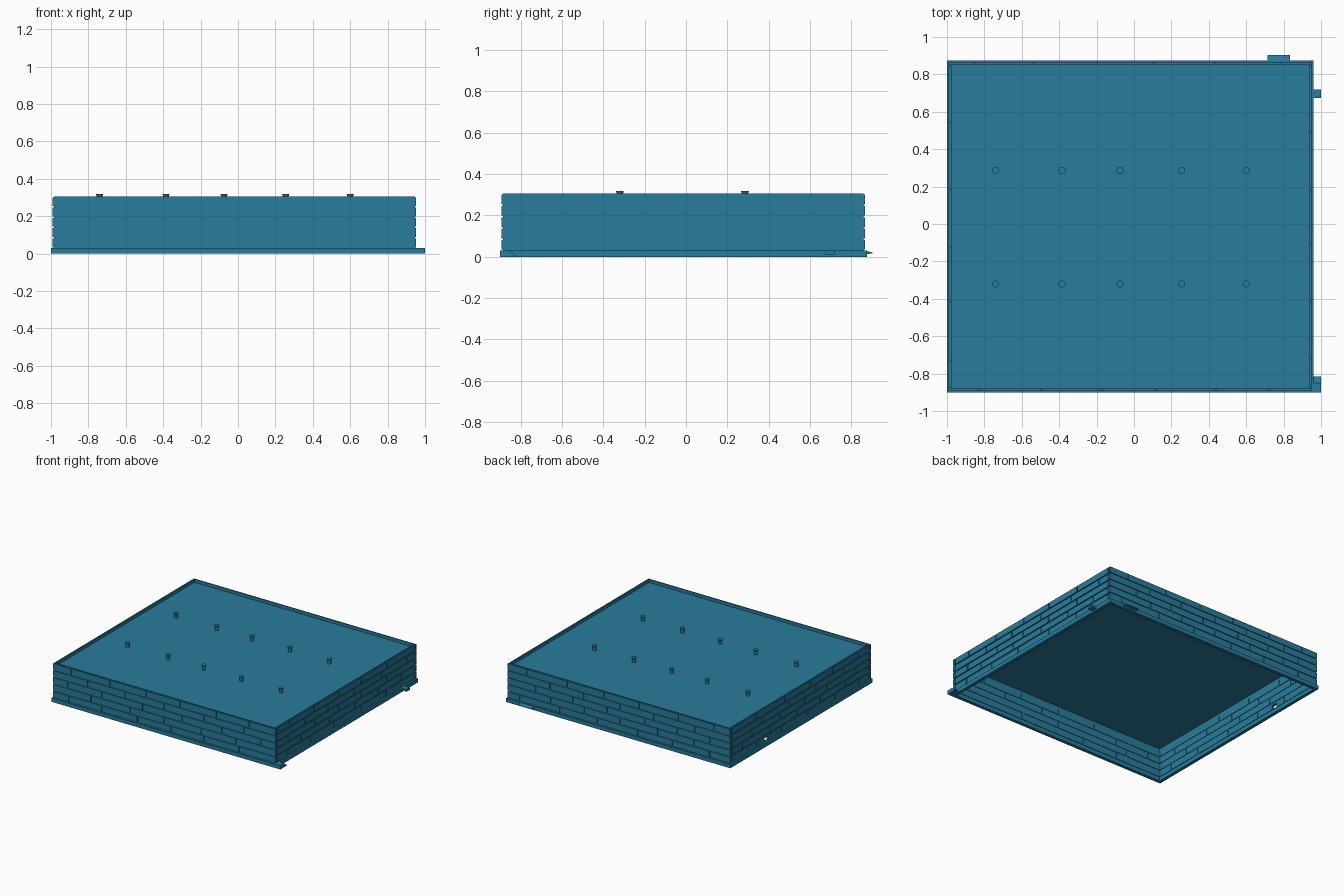
import bpy, bmesh, math, random

if "Cube" in bpy.data.objects:
    bpy.data.objects.remove(bpy.data.objects["Cube"])

random.seed(4)
X0, X1, Y0, Y1 = -1.0, 0.96, -0.9, 0.875   # plinth outline
H0, H1 = 0.03, 0.305                       # wall bottom and top


def add_box(bm, a, b):
    v = [bm.verts.new((x, y, z)) for z in (a[2], b[2])
         for x, y in ((a[0], a[1]), (b[0], a[1]), (b[0], b[1]), (a[0], b[1]))]
    for f in ((3, 2, 1, 0), (4, 5, 6, 7), (0, 1, 5, 4), (1, 2, 6, 5), (2, 3, 7, 6), (3, 0, 4, 7)):
        bm.faces.new([v[i] for i in f])


def add_frame(bm, o, i, z0, z1):
    """Closed rectangular ring, inset o outside and i inside from the plinth outline."""
    def loop(d, z):
        return [bm.verts.new(p) for p in ((X0 + d, Y0 + d, z), (X1 - d, Y0 + d, z),
                                          (X1 - d, Y1 - d, z), (X0 + d, Y1 - d, z))]
    rings = [loop(o, z0), loop(o, z1), loop(i, z1), loop(i, z0)]
    for k in range(4):
        a, b = rings[k], rings[(k + 1) % 4]
        for j in range(4):
            n = (j + 1) % 4
            bm.faces.new((a[j], a[n], b[n], b[j]))


def add_prism(bm, pts, vec):
    a = [bm.verts.new(p) for p in pts]
    b = [bm.verts.new([p[k] + vec[k] for k in range(3)]) for p in pts]
    bm.faces.new(a)
    bm.faces.new(b[::-1])
    for j in range(len(a)):
        n = (j + 1) % len(a)
        bm.faces.new((a[j], b[j], b[n], a[n]))


def finish(bm, name):
    bmesh.ops.recalc_face_normals(bm, faces=bm.faces)
    me = bpy.data.meshes.new(name)
    bm.to_mesh(me)
    bm.free()
    ob = bpy.data.objects.new(name, me)
    bpy.context.collection.objects.link(ob)
    mat = bpy.data.materials.get("blue") or bpy.data.materials.new("blue")
    mat.diffuse_color = (0.022, 0.2, 0.33, 1)
    mat.use_nodes = True
    mat.node_tree.nodes["Principled BSDF"].inputs["Base Color"].default_value = mat.diffuse_color
    me.materials.append(mat)
    return ob


# Plinth
bm = bmesh.new()
add_frame(bm, 0.0, 0.026, 0, H0)
plinth = finish(bm, "plinth")

# Thin wall core with parapet top
bm = bmesh.new()
add_frame(bm, 0.015, 0.023, H0 - 0.001, H1)
core = finish(bm, "wall_core")

# Roof panel set below the parapet
bm = bmesh.new()
add_box(bm, (X0 + 0.02, Y0 + 0.02, 0.268), (X1 - 0.02, Y1 - 0.02, 0.28))
finish(bm, "roof_panel")

# Staggered brick courses on all four walls
ROWS, GAP = 5, 0.008
step = (H1 - H0) / ROWS
OUT, INN = 0.008, 0.027


def courses(bm, start, end, place):
    for r in range(ROWS):
        z0, z1 = H0 + r * step + GAP / 2, H0 + (r + 1) * step - GAP / 2
        cuts, t = [start], start + (0.32 if r % 2 else 0.16) + random.uniform(-0.03, 0.03)
        while t < end - 0.09:
            cuts.append(t)
            t += 0.32 + random.uniform(-0.04, 0.04)
        cuts.append(end)
        inner = INN if r < ROWS - 1 else 0.021
        for a, b in zip(cuts, cuts[1:]):
            place(bm, a + GAP / 2, b - GAP / 2, z0, z1, inner)


bm = bmesh.new()
courses(bm, X0 + 0.004, X1 - 0.004, lambda m, a, b, z, w, i: add_box(m, (a, Y0 + OUT, z), (b, Y0 + i, w)))
courses(bm, X0 + 0.004, X1 - 0.004, lambda m, a, b, z, w, i: add_box(m, (a, Y1 - i, z), (b, Y1 - OUT, w)))
courses(bm, Y0 + INN, Y1 - INN, lambda m, a, b, z, w, i: add_box(m, (X0 + OUT, a, z), (X0 + i, b, w)))
courses(bm, Y0 + INN, Y1 - INN, lambda m, a, b, z, w, i: add_box(m, (X1 - i, a, z), (X1 - OUT, b, w)))
bricks = finish(bm, "bricks")

# Small opening in the left wall
bm = bmesh.new()
add_box(bm, (-1.05, 0.385, 0.036), (-0.93, 0.44, 0.068))
cutter = finish(bm, "opening_cutter")
cutter.hide_render = True
cutter.hide_set(True)
for ob in (core, bricks):
    m = ob.modifiers.new("opening", 'BOOLEAN')
    m.object = cutter
    m.solver = 'EXACT'

# Locating pegs, wider at the top
bm = bmesh.new()
for px in (-0.74, -0.385, -0.075, 0.255, 0.60):
    for py in (0.285, -0.32):
        n, rings = 16, []
        for r, z in ((0.014, 0.279), (0.014, 0.302), (0.019, 0.318)):
            rings.append([bm.verts.new((px + r * math.cos(2 * math.pi * k / n),
                                        py + r * math.sin(2 * math.pi * k / n), z)) for k in range(n)])
        for a, b in zip(rings, rings[1:]):
            for k in range(n):
                bm.faces.new((a[k], a[(k + 1) % n], b[(k + 1) % n], b[k]))
        bm.faces.new(rings[0][::-1])
        bm.faces.new(rings[-1])
finish(bm, "roof_pegs")

# Connector tabs on the right and back
bm = bmesh.new()
add_box(bm, (0.95, 0.675, 0.012), (1.0, 0.718, 0.03))
add_prism(bm, [(0.95, -0.9, 0), (0.95, -0.815, 0), (0.95, -0.85, 0.03), (0.95, -0.9, 0.03)], (0.05, 0, 0))
add_prism(bm, [(0.715, 0.87, 0.012), (0.715, 0.903, 0.016), (0.715, 0.903, 0.02),
               (0.715, 0.87, 0.029)], (0.118, 0, 0))
finish(bm, "connector_tabs")
